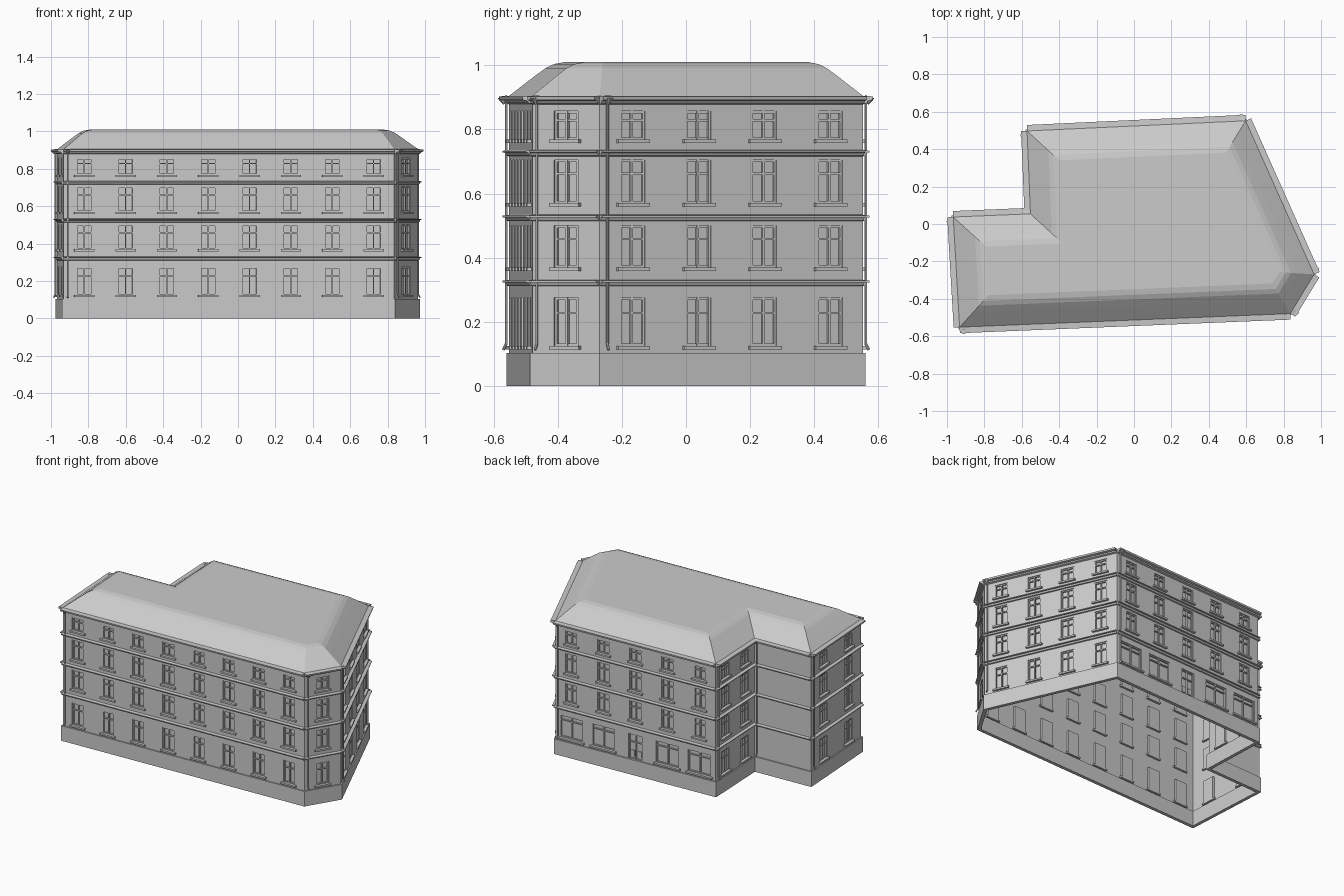
import bpy, bmesh
from mathutils import Vector

if "Cube" in bpy.data.objects:
    bpy.data.objects.remove(bpy.data.objects["Cube"])

# Plinth footprint, counter-clockwise, starting at the front left corner
BASE = [Vector(p) for p in [(-.94, -.56), (.84, -.487), (.972, -.27), (.602, .56),
                            (-.58, .505), (-.562, .062), (-.975, .045)]]
WINDOWS = [8, 1, 4, 5, 2, 0, 2]                     # windows per wall
FLOORS = [(.125, .275), (.37, .5), (.57, .705), (.768, .857)]
BACK = 3                                            # wall with the shop fronts
EAVE = .905


def inset(pts, d):
    """Mitred inward offset of a closed outline."""
    out = []
    for i, p in enumerate(pts):
        a = (p - pts[i - 1]).normalized()
        b = (pts[(i + 1) % len(pts)] - p).normalized()
        na, nb = Vector((-a.y, a.x)), Vector((-b.y, b.x))
        out.append(p + (na + nb) * d / (1 + na.dot(nb)))
    return out


def finish(name, bm):
    me = bpy.data.meshes.new(name)
    bm.to_mesh(me)
    bm.free()
    ob = bpy.data.objects.new(name, me)
    bpy.context.collection.objects.link(ob)
    return ob


def rings(bm, loops, close=False):
    """Bridge outlines given as (outline, z)."""
    vs = [[bm.verts.new((p.x, p.y, z)) for p in o] for o, z in loops]
    n = len(vs[0])
    pairs = list(zip(vs, vs[1:])) + ([(vs[-1], vs[0])] if close else [])
    for lo, hi in pairs:
        for i in range(n):
            j = (i + 1) % n
            bm.faces.new((lo[i], lo[j], hi[j], hi[i]))
    return vs


WALL = inset(BASE, .008)


class Side:
    """Wall coordinates: u along the wall, z up, w outwards."""
    def __init__(self, i):
        self.a, b = WALL[i], WALL[(i + 1) % len(WALL)]
        self.len = (b - self.a).length
        self.d = (b - self.a).normalized()
        self.n = Vector((self.d.y, -self.d.x))

    def at(self, u, z, w=0):
        p = self.a + self.d * u + self.n * w
        return Vector((p.x, p.y, z))

    def quad(self, bm, *pts):
        bm.faces.new([bm.verts.new(self.at(*p)) for p in pts])

    def prism(self, bm, u0, u1, prof):
        """Extrude a (w, z) profile along the wall."""
        A = [bm.verts.new(self.at(u0, z, w)) for w, z in prof]
        B = [bm.verts.new(self.at(u1, z, w)) for w, z in prof]
        n = len(prof)
        for i in range(n):
            j = (i + 1) % n
            bm.faces.new((A[i], B[i], B[j], A[j]))
        bm.faces.new(A)
        bm.faces.new(B[::-1])

    def box(self, bm, u0, u1, z0, z1, w0, w1):
        self.prism(bm, u0, u1, [(w0, z0), (w1, z0), (w1, z1), (w0, z1)])


def tube(bm, p, q, r1, r2):
    d = q - p
    m = d.to_track_quat('Z', 'Y').to_matrix().to_4x4()
    m.translation = (p + q) / 2
    bmesh.ops.create_cone(bm, cap_ends=True, segments=8, radius1=r1, radius2=r2,
                          depth=d.length, matrix=m)


walls, frames, sills, belts, pipes = (bmesh.new() for _ in range(5))
DEEP = -.014

for k in range(len(WALL)):
    s = Side(k)
    # openings: (u0, u1, z0, z1, kind)
    holes = []
    n = WINDOWS[k]
    for i in range(n):
        c = s.len * (i + .5) / n
        for f, (z0, z1) in enumerate(FLOORS):
            h, kind = .043, 'window'
            if k == BACK and f == 0:
                h, kind = (.052, 'door') if i == 2 else (.085, 'shop')
                z0 = .101 if i == 2 else z0
            holes.append((c - h, c + h, z0, z1, kind))

    # wall sheet with openings
    us = sorted({0, s.len} | {u for h in holes for u in h[:2]})
    zs = sorted({.09, EAVE} | {z for h in holes for z in h[2:4]})
    for u0, u1 in zip(us, us[1:]):
        for z0, z1 in zip(zs, zs[1:]):
            u, z = (u0 + u1) / 2, (z0 + z1) / 2
            if not any(h[0] < u < h[1] and h[2] < z < h[3] for h in holes):
                s.quad(walls, (u0, z0), (u1, z0), (u1, z1), (u0, z1))

    # reveals, glass, frame bars and sills
    for u0, u1, z0, z1, kind in holes:
        c = [(u0, z0), (u1, z0), (u1, z1), (u0, z1)]
        for i in range(4):
            p, q = c[i], c[(i + 1) % 4]
            s.quad(walls, (*p, 0), (*q, 0), (*q, DEEP), (*p, DEEP))
        s.quad(frames, *[(*p, DEEP) for p in c])
        t, m = .007, (u0 + u1) / 2
        zt = z0 + (z1 - z0) * (.78 if kind == 'shop' else .68)
        for a, b in [(u0, u0 + t), (m - t / 2, m + t / 2), (u1 - t, u1)]:
            s.box(frames, a, b, z0, z1, DEEP, -.004)
        for a, b in [(z0, z0 + t), (zt - t / 2, zt + t / 2), (z1 - t, z1)]:
            s.box(frames, u0, u1, a, b, DEEP, -.005)
        if kind == 'door':
            for a, b in [(u0 + .015, m - .011), (m + .011, u1 - .015)]:
                s.box(frames, a, b, z0 + .02, z0 + .06, DEEP, -.008)
        else:
            s.box(sills, u0 - .011, u1 + .011, z0 - .011, z0, DEEP, .014)

    # floor belts and top cornice, square-ended on every wall
    for z in (.322, .525, .727):
        s.prism(belts, 0, s.len, [(0, z - .011), (.008, z - .009), (.012, z),
                                  (.021, z + .001), (.021, z + .006), (0, z + .009)])
    s.prism(belts, 0, s.len, [(0, .878), (.012, .882), (.015, .889), (.03, .892),
                              (.032, .903), (0, EAVE)])

    # downpipe near the start of each wall
    u = .022
    tube(pipes, s.at(u, .13, .010), s.at(u, .885, .010), .0045, .0045)
    tube(pipes, s.at(u, .112, .020), s.at(u, .132, .010), .0045, .0045)
    tube(pipes, s.at(u, .880, .014), s.at(u, .902, .022), .006, .016)

finish("walls", walls)
finish("window_frames", frames)
finish("window_sills", sills)
finish("floor_belts", belts)
finish("downpipes", pipes)

# Plinth ring, open inside
bm = bmesh.new()
inner = inset(BASE, .022)
rings(bm, [(BASE, 0), (BASE, .103), (inner, .103), (inner, 0)], close=True)
finish("plinth", bm)

# Hipped roof easing into a flat top
bm = bmesh.new()
loops = rings(bm, [(inset(WALL, d), z) for d, z in
                   [(0, EAVE), (.075, .965), (.11, .992), (.135, 1.004), (.165, 1.01)]])
bm.faces.new(loops[-1])
finish("roof", bm)
